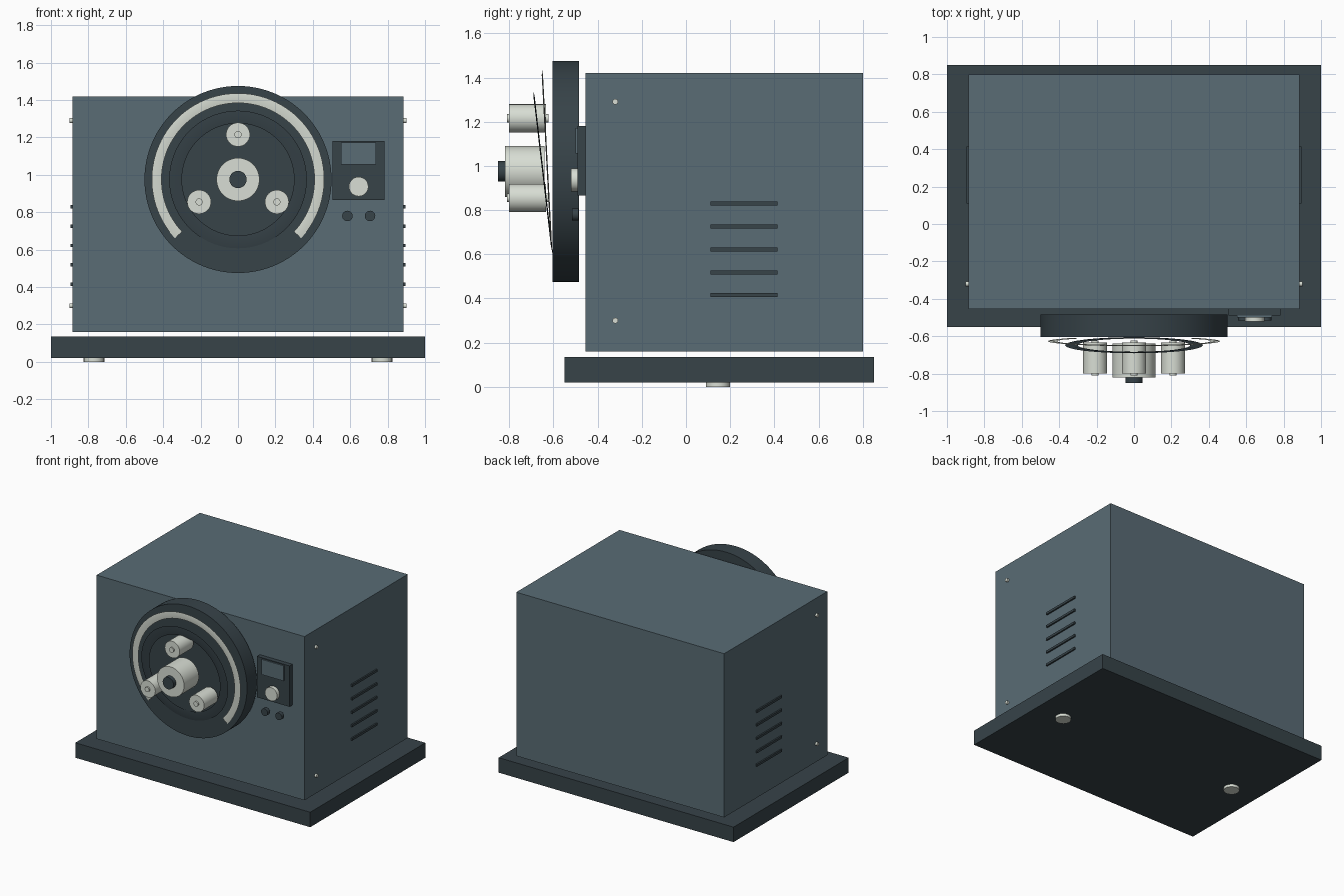
import bpy, bmesh, math
from mathutils import Matrix, Vector

if "Cube" in bpy.data.objects:
    bpy.data.objects.remove(bpy.data.objects["Cube"])


def material(name, rgb):
    m = bpy.data.materials.new(name)
    m.diffuse_color = (*rgb, 1)
    m.use_nodes = True
    m.node_tree.nodes["Principled BSDF"].inputs["Base Color"].default_value = m.diffuse_color
    return m


BODY = material("slate_grey", (0.100, 0.150, 0.178))
DARK = material("dark_slate", (0.038, 0.056, 0.066))
LIGHT = material("pale_grey", (0.69, 0.73, 0.66))


def finish(name, bm, mat, smooth=False):
    bmesh.ops.recalc_face_normals(bm, faces=bm.faces)
    me = bpy.data.meshes.new(name)
    bm.to_mesh(me)
    bm.free()
    me.materials.append(mat)
    ob = bpy.data.objects.new(name, me)
    bpy.context.collection.objects.link(ob)
    if smooth:
        bpy.ops.object.select_all(action='DESELECT')
        ob.select_set(True)
        bpy.context.view_layer.objects.active = ob
        bpy.ops.object.shade_smooth_by_angle(angle=math.radians(40))
    return ob


def box(name, x, y, z, mat):
    bm = bmesh.new()
    size = [b - a for a, b in (x, y, z)]
    mid = [(a + b) / 2 for a, b in (x, y, z)]
    bmesh.ops.create_cube(bm, size=1, matrix=Matrix.Translation(mid) @ Matrix.Diagonal((*size, 1)))
    return finish(name, bm, mat)


def cylinder(name, start, end, r, mat, sides=48):
    a, b = Vector(start), Vector(end)
    d = b - a
    rot = d.to_track_quat('Z', 'Y').to_matrix().to_4x4()
    bm = bmesh.new()
    bmesh.ops.create_cone(bm, cap_ends=True, segments=sides, radius1=r, radius2=r,
                          depth=d.length, matrix=Matrix.Translation((a + b) / 2) @ rot)
    return finish(name, bm, mat, True)


def flat_hose(name, radius, half_width, y_mid, slope, start, end, mat, steps=72):
    """Thin diamond-section hose leaning forward towards its top."""
    closed = abs(end - start) >= 360
    bm = bmesh.new()
    rings = []
    for i in range(steps if closed else steps + 1):
        a = math.radians(start + (end - start) * i / steps)
        ring = []
        for dr, dy in ((half_width, 0), (0, -0.003), (-half_width, 0), (0, 0.003)):
            r = radius + dr
            h = r * math.sin(a)
            ring.append(bm.verts.new((r * math.cos(a), y_mid - slope * h + dy, CZ + h)))
        rings.append(ring)
    n = len(rings)
    for i in range(n if closed else n - 1):
        p, q = rings[i], rings[(i + 1) % n]
        for k in range(4):
            j = (k + 1) % 4
            bm.faces.new((p[k], p[j], q[j], q[k]))
    if not closed:
        bm.faces.new(rings[0])
        bm.faces.new(rings[-1])
    return finish(name, bm, mat, True)


CZ = 0.975  # height of the pump head axis

# Base plate, feet and cabinet
box("base_plate", (-1, 1), (-0.55, 0.85), (0.02, 0.135), DARK)
box("cabinet", (-0.885, 0.885), (-0.455, 0.80), (0.16, 1.42), BODY)
for s, side in ((-1, "left"), (1, "right")):
    cylinder(f"foot_{side}", (s * 0.77, 0.145, 0), (s * 0.77, 0.145, 0.03), 0.055, LIGHT, 24)
    # Side vents and screws
    for i in range(5):
        z = 0.415 + i * 0.1035
        box(f"vent_{side}_{i + 1}", sorted((s * 0.875, s * 0.896)), (0.11, 0.415),
            (z - 0.009, z + 0.009), DARK)
    for z, level in ((0.30, "lower"), (1.29, "upper")):
        cylinder(f"screw_{side}_{level}", (s * 0.875, -0.32, z), (s * 0.90, -0.32, z),
                 0.013, LIGHT, 16)

# Pump head and hoses
cylinder("pump_head", (0, -0.485, CZ), (0, -0.604, CZ), 0.5, DARK, 96)
flat_hose("inner_track", 0.334, 0.034, -0.648, 0.117, 0, 360, DARK)
flat_hose("outer_hose", 0.435, 0.026, -0.627, 0.053, -43, 223, LIGHT)

# Hub, shaft and rollers
cylinder("hub", (0, -0.64, CZ), (0, -0.82, CZ), 0.115, LIGHT)
cylinder("shaft", (0, -0.70, CZ), (0, -0.85, CZ), 0.046, DARK, 32)
for i in range(3):
    a = math.radians(90 + 120 * i)
    x, z = 0.24 * math.cos(a), CZ + 0.24 * math.sin(a)
    cylinder(f"roller_{i + 1}", (x, -0.634, z), (x, -0.80, z), 0.064, LIGHT, 32)
    cylinder(f"roller_pin_{i + 1}", (x, -0.623, z), (x, -0.811, z), 0.019, LIGHT, 16)

# Control panel
box("control_panel", (0.505, 0.782), (-0.49, -0.455), (0.865, 1.18), DARK)
box("display", (0.55, 0.737), (-0.499, -0.485), (1.055, 1.172), BODY)
cylinder("dial", (0.645, -0.485, 0.937), (0.645, -0.52, 0.937), 0.052, LIGHT, 32)
for x, side in ((0.585, "left"), (0.706, "right")):
    cylinder(f"button_{side}", (x, -0.487, 0.78), (x, -0.515, 0.78), 0.028, DARK, 24)
